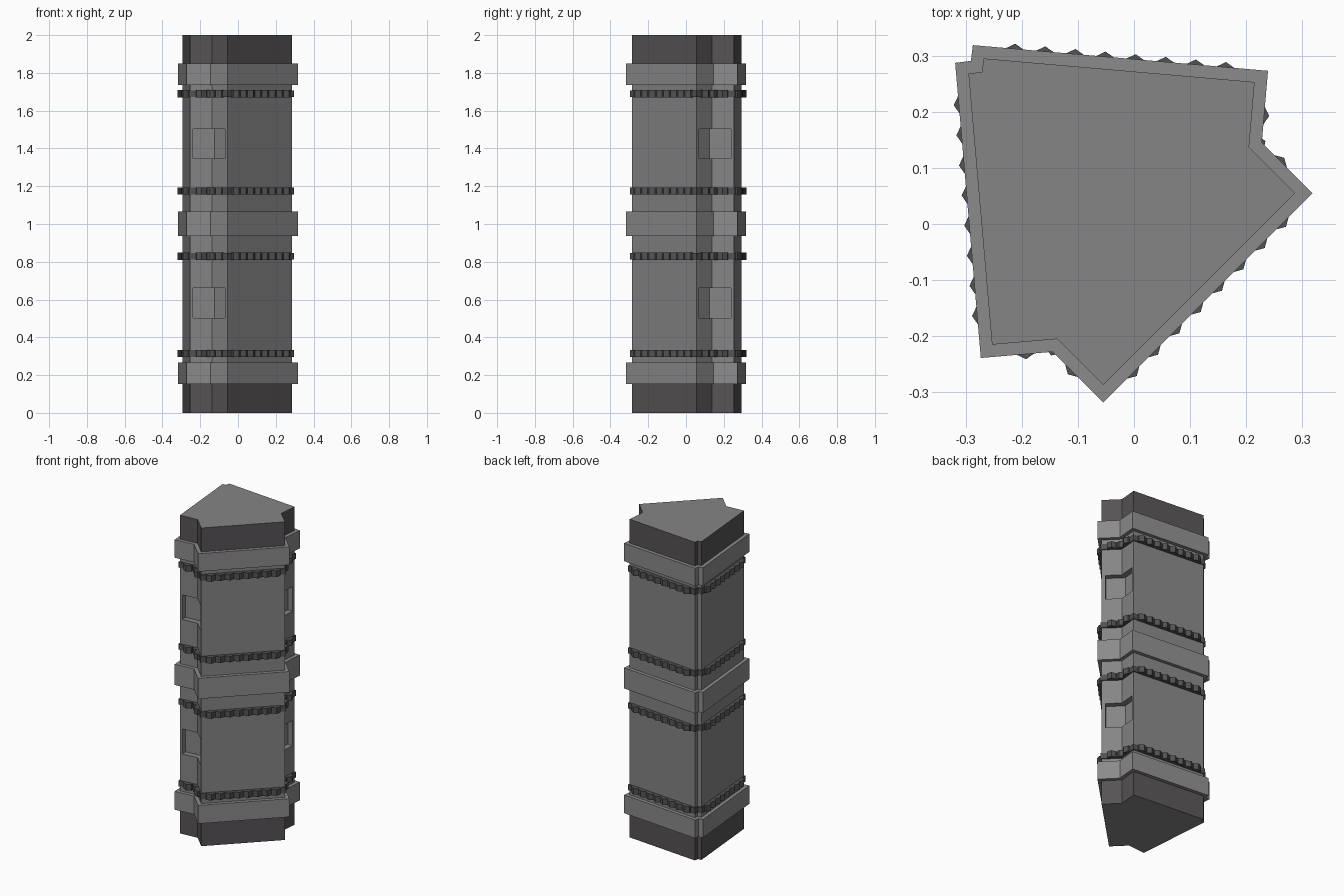
import bpy, bmesh, math
from mathutils import Vector

if "Cube" in bpy.data.objects:
    bpy.data.objects.remove(bpy.data.objects["Cube"])


def material(name, rgb):
    m = bpy.data.materials.new(name)
    m.diffuse_color = (*rgb, 1)
    m.use_nodes = True
    m.node_tree.nodes["Principled BSDF"].inputs["Base Color"].default_value = m.diffuse_color
    return m


STONE = material("grey stone", (0.235, 0.235, 0.235))
TRIM = material("light grey trim", (0.26, 0.26, 0.26))
DARK = material("dark cap", (0.095, 0.088, 0.092))
RING = material("dark ring", (0.085, 0.085, 0.085))


def mirror(points):
    """Mirror across the diagonal plane y = -x."""
    return [(-y, -x) for x, y in reversed(points)]


HALF = [(-.268, .295), (.215, .253), (.205, .137), (.287, .055)]
PROFILE = HALF + mirror(HALF) + [(-.271, .271)]      # clockwise, last is the notch


def normal(a, b):
    d = (Vector(b) - Vector(a)).normalized()
    return Vector((-d.y, d.x))


def offset(points, d):
    """Mitred outward offset of a clockwise outline."""
    out = []
    for i, p in enumerate(points):
        n1 = normal(points[i - 1], p)
        n2 = normal(p, points[(i + 1) % len(points)])
        out.append(Vector(p) + (n1 + n2) * d / (1 + n1.dot(n2)))
    return out


def add_prism(bm, points, levels, mats=None):
    rows = [[bm.verts.new((p[0], p[1], z)) for p in points] for z in levels]
    bm.faces.new(rows[0])
    bm.faces.new(rows[-1][::-1])
    n = len(points)
    for k in range(len(levels) - 1):
        for i in range(n):
            j = (i + 1) % n
            f = bm.faces.new((rows[k][i], rows[k][j], rows[k + 1][j], rows[k + 1][i]))
            f.material_index = mats[k] if mats else 0


def finish(bm, name, mats):
    bmesh.ops.recalc_face_normals(bm, faces=bm.faces)
    me = bpy.data.meshes.new(name)
    bm.to_mesh(me)
    bm.free()
    for m in mats:
        me.materials.append(m)
    ob = bpy.data.objects.new(name, me)
    bpy.context.collection.objects.link(ob)
    return ob


# Main shaft with dark ends hidden-jointed under the bands
bm = bmesh.new()
add_prism(bm, PROFILE, [0, .2, 1.8, 2], [1, 0, 1])
shaft = finish(bm, "pillar_shaft", [STONE, DARK])

# Recessed windows folded into the two inward corners
A, F, B = Vector((.214, .237)), Vector(HALF[2]), Vector((.272, .07))
n1, n2 = normal(HALF[1], HALF[2]), normal(HALF[2], HALF[3])
nf = (n1 + n2) / (1 + n1.dot(n2))
OUT, DEPTH = .02, -.035
recess = [A + n1 * OUT, F + nf * OUT, B + n2 * OUT,
          B + n2 * DEPTH, F + nf * DEPTH, A + n1 * DEPTH]
bm = bmesh.new()
for outline in (recess, mirror(recess)):
    for z0, z1 in ((.503, .66), (1.348, 1.503)):
        add_prism(bm, outline, [z0, z1])
cutter = finish(bm, "recess_cutter", [STONE])
cutter.hide_render = True
mod = shaft.modifiers.new("recesses", 'BOOLEAN')
mod.operation = 'DIFFERENCE'
mod.solver = 'EXACT'
mod.object = cutter
bpy.context.view_layer.objects.active = shaft
bpy.ops.object.modifier_apply(modifier=mod.name)
bpy.data.objects.remove(cutter)

# Raised bands
for name, z0, z1 in (("lower_band", .153, .268), ("middle_band", .937, 1.067),
                     ("upper_band", 1.737, 1.85)):
    bm = bmesh.new()
    add_prism(bm, offset(PROFILE, .022), [z0, z1])
    finish(bm, name, [TRIM])

# Beaded rings: touching six-sided beads centred on the outline
R = .031


def bead(bm, centre, direction, z0, z1):
    a0 = math.atan2(direction.y, direction.x)
    add_prism(bm, [(centre.x + R * math.cos(a0 - i * math.pi / 3),
                    centre.y + R * math.sin(a0 - i * math.pi / 3)) for i in range(6)], [z0, z1])


for k, z in enumerate((.315, .829, 1.175, 1.69)):
    z0, z1 = z - .019, z + .019
    bm = bmesh.new()
    add_prism(bm, offset(PROFILE, .006), [z0 + .001, z1 - .001])
    for i, p in enumerate(PROFILE):
        a, b = Vector(p), Vector(PROFILE[(i + 1) % len(PROFILE)])
        n = normal(a, b)
        steps = round((b - a).length / (R * math.sqrt(3)))
        for s in range(1, steps):
            bead(bm, a.lerp(b, s / steps), n, z0, z1)
    for i in (2, 5):                                  # inward corners
        d = normal(PROFILE[i - 1], PROFILE[i]) + normal(PROFILE[i], PROFILE[i + 1])
        bead(bm, Vector(PROFILE[i]), d, z0, z1)
    finish(bm, f"beaded_ring_{k + 1}", [RING])
